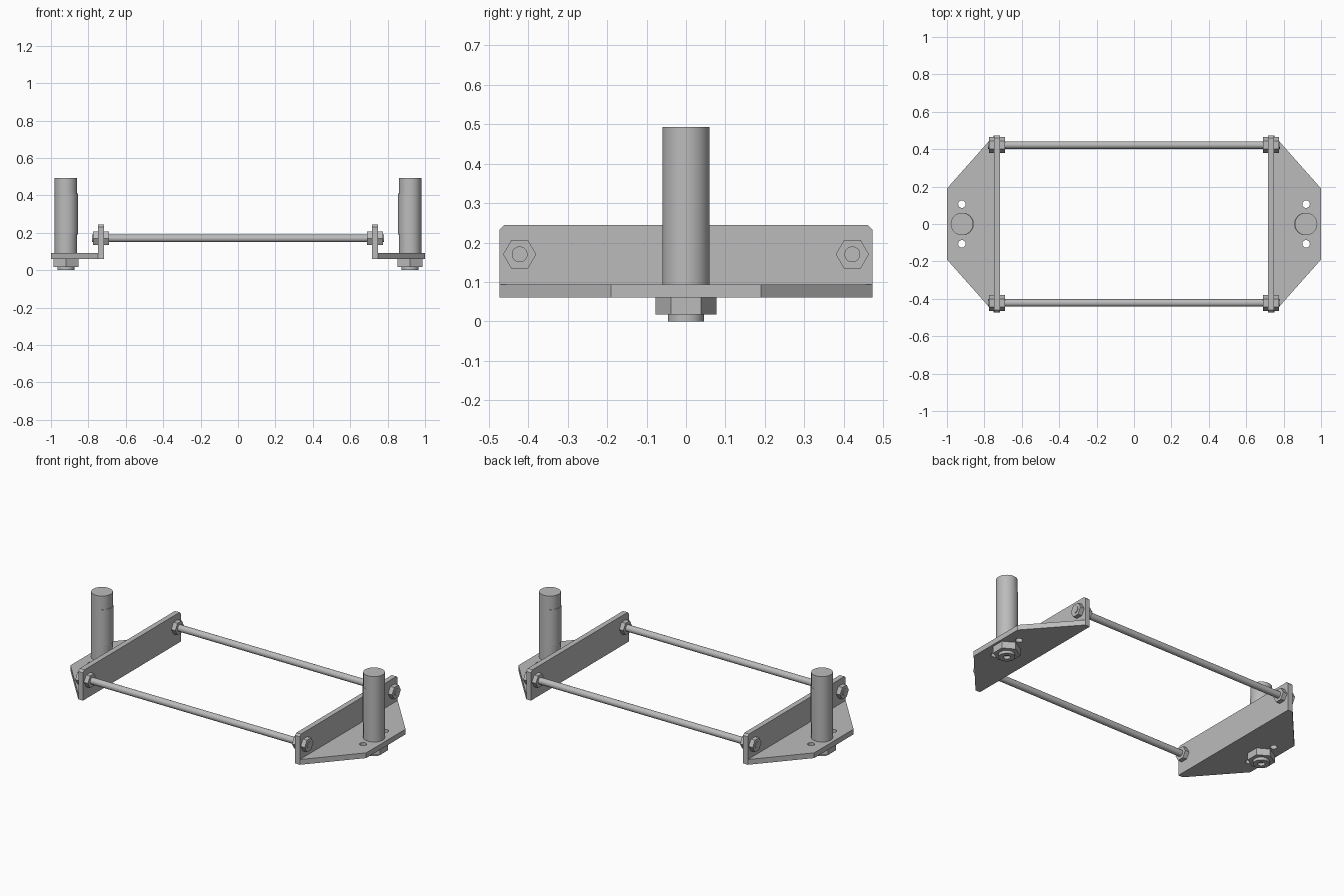
import bpy
from math import cos, sin, pi, radians
from mathutils import Matrix

cube = bpy.data.objects.get("Cube")
if cube:
    bpy.data.objects.remove(cube)

steel = bpy.data.materials.new("plain_grey_steel")
steel.use_nodes = True
GREY = (0.5, 0.5, 0.5, 1)
steel.diffuse_color = GREY
steel.node_tree.nodes["Principled BSDF"].inputs["Base Color"].default_value = GREY

ROD_Y, ROD_Z = 0.422, 0.17
POST_X = 0.92
PLATE_IN, PLATE_OUT = 0.717, 0.749
BASE_Z, BASE_TOP = 0.061, 0.093


def ring(radius, sides, cx=0, cy=0, turn=0):
    return [(cx + radius * cos(turn + 2 * pi * i / sides),
             cy + radius * sin(turn + 2 * pi * i / sides)) for i in range(sides)]


def extruded(name, loops, depth, matrix):
    """Extrude a flat outline (later loops are holes) from 0 to depth along local z."""
    curve = bpy.data.curves.new(name, "CURVE")
    curve.dimensions = "2D"
    curve.fill_mode = "BOTH"
    curve.extrude = depth / 2
    for loop in loops:
        spline = curve.splines.new("POLY")
        spline.points.add(len(loop) - 1)
        for point, (x, y) in zip(spline.points, loop):
            point.co = (x, y, 0, 1)
        spline.use_cyclic_u = True
    obj = bpy.data.objects.new(name, curve)
    bpy.context.collection.objects.link(obj)
    obj.matrix_world = matrix @ Matrix.Translation((0, 0, depth / 2))
    bpy.ops.object.select_all(action="DESELECT")
    obj.select_set(True)
    bpy.context.view_layer.objects.active = obj
    bpy.ops.object.convert(target="MESH")
    obj = bpy.context.view_layer.objects.active
    obj.data.materials.clear()
    obj.data.materials.append(steel)
    # Weld the caps to the walls so rounded parts shade cleanly
    bpy.ops.object.mode_set(mode="EDIT")
    bpy.ops.mesh.select_all(action="SELECT")
    bpy.ops.mesh.remove_doubles(threshold=0.0001)
    bpy.ops.mesh.normals_make_consistent(inside=False)
    bpy.ops.object.mode_set(mode="OBJECT")
    bpy.ops.object.shade_smooth_by_angle(angle=radians(30))
    return obj


def upright(x, z):
    return Matrix.Translation((x, 0, z))


def along_x(x, y, z):
    # Local x, y, z become world y, z, x
    return Matrix.Translation((x, y, z)) @ Matrix(
        ((0, 0, 1, 0), (1, 0, 0, 0), (0, 1, 0, 0), (0, 0, 0, 1)))


for side, s in (("left", 1), ("right", -1)):
    # Tapered base plate with two through holes
    outline = [(s * PLATE_OUT, -0.473), (s, -0.19), (s, 0.19), (s * PLATE_OUT, 0.473)]
    holes = [ring(0.02, 24, s * POST_X, y) for y in (-0.106, 0.106)]
    extruded(side + "_base_plate", [outline] + holes, BASE_TOP - BASE_Z, upright(0, BASE_Z))

    # Upright plate with clipped top corners
    half, top, clip = 0.473, 0.244, 0.012
    outline = [(-half, BASE_Z), (half, BASE_Z), (half, top - clip), (half - clip, top),
               (clip - half, top), (-half, top - clip)]
    extruded(side + "_upright_plate", [outline], PLATE_OUT - PLATE_IN,
             along_x(PLATE_IN if s > 0 else -PLATE_OUT, 0, 0))

    # Post, with a sleeve set very slightly inward
    extruded(side + "_post", [ring(0.06, 48)], 0.4, upright(s * POST_X, BASE_TOP))
    extruded(side + "_post_sleeve", [ring(0.0595, 48)], 0.22, upright(s * (POST_X - 0.004), 0.19))

    # Nut and hollow stud end beneath the base plate
    extruded(side + "_post_nut", [ring(0.077, 6, turn=pi / 2)], 0.043, upright(s * POST_X, 0.018))
    extruded(side + "_post_stud", [ring(0.046, 40), ring(0.02, 24)], 0.02, upright(s * POST_X, 0))

    # Rod nuts on both faces of the upright plate
    for end, y in (("front", -ROD_Y), ("back", ROD_Y)):
        for place, x in (("inner", PLATE_IN - 0.027), ("outer", PLATE_OUT)):
            start = x if s > 0 else -x - 0.027
            extruded(f"{side}_{end}_{place}_nut", [ring(0.042, 6)], 0.027,
                     along_x(start, y, ROD_Z))

# Long tie rods joining the two brackets
for end, y in (("front", -ROD_Y), ("back", ROD_Y)):
    extruded(end + "_tie_rod", [ring(0.02, 32)], 1.56, along_x(-0.78, y, ROD_Z))
